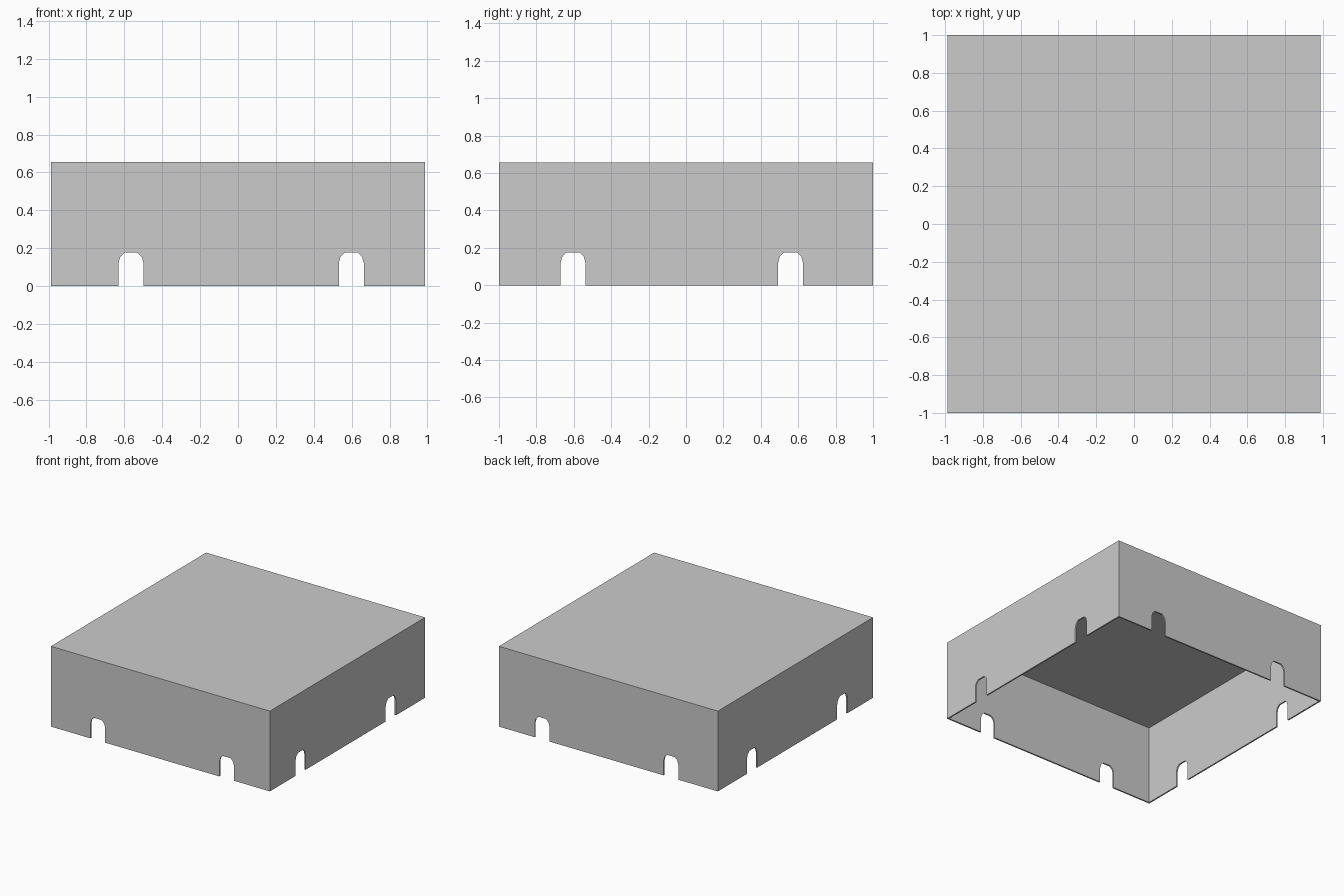
import bpy, bmesh
from mathutils import Matrix
from math import pi

if "Cube" in bpy.data.objects:
    bpy.data.objects.remove(bpy.data.objects["Cube"])

HX, HY, H = 0.988, 1.0, 0.655   # half width, half depth, height
WALL = 0.012


def to_object(bm, name):
    bmesh.ops.recalc_face_normals(bm, faces=bm.faces)
    mesh = bpy.data.meshes.new(name)
    bm.to_mesh(mesh)
    bm.free()
    ob = bpy.data.objects.new(name, mesh)
    bpy.context.collection.objects.link(ob)
    return ob


def door_cutter(name, pos, side):
    # arched door profile, extruded through both opposite walls
    half = [(0.066, -0.1), (0.066, 0.122), (0.057, 0.154), (0.034, 0.176)]
    profile = half + [(-u, z) for u, z in reversed(half)]
    bm = bmesh.new()
    face = bm.faces.new([bm.verts.new((pos + u, -1.2, z)) for u, z in profile])
    ext = bmesh.ops.extrude_face_region(bm, geom=[face])
    verts = [v for v in ext["geom"] if isinstance(v, bmesh.types.BMVert)]
    bmesh.ops.translate(bm, verts=verts, vec=(0, 2.4, 0))
    if side:
        bmesh.ops.transform(bm, matrix=Matrix.Rotation(pi / 2, 4, 'Z'), verts=bm.verts)
    ob = to_object(bm, name)
    ob.hide_render = True
    ob.hide_set(True)
    return ob


# thin box shell, open underneath
bm = bmesh.new()
bmesh.ops.create_cube(bm, size=1, matrix=Matrix.Translation((0, 0, H / 2))
                      @ Matrix.Diagonal((2 * HX, 2 * HY, H, 1)))
bm.normal_update()
bottom = [f for f in bm.faces if f.normal.z < -0.5]
bm.faces.ensure_lookup_table()
bmesh.ops.delete(bm, geom=bottom, context='FACES_ONLY')
shell = bpy.data.objects.new("box_shell", bpy.data.meshes.new("box_shell"))
bm.to_mesh(shell.data)
bm.free()
bpy.context.collection.objects.link(shell)
solid = shell.modifiers.new("wall_thickness", 'SOLIDIFY')
solid.thickness = WALL
solid.offset = -1
solid.use_even_offset = True

# two door tunnels front to back, two side to side
for i, (pos, side) in enumerate([(-0.565, False), (0.598, False),
                                 (-0.604, True), (0.559, True)]):
    cut = shell.modifiers.new("door", 'BOOLEAN')
    cut.operation = 'DIFFERENCE'
    cut.solver = 'EXACT'
    cut.object = door_cutter(f"door_cutter_{i + 1}", pos, side)
